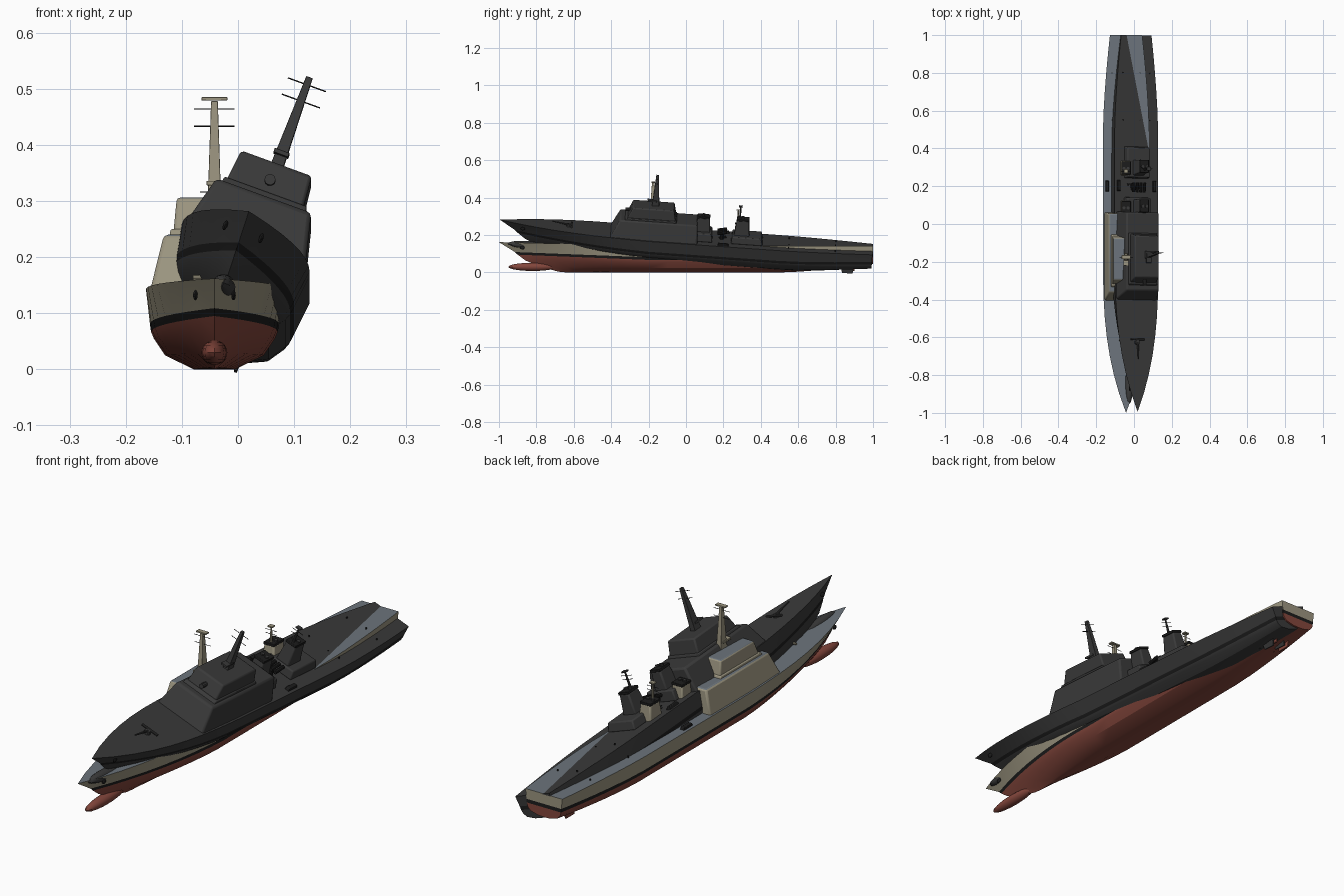
import bpy, bmesh, math
from mathutils import Matrix, Vector

cube = bpy.data.objects.get("Cube")
if cube:
    bpy.data.objects.remove(cube, do_unlink=True)


def material(name, r, g, b):
    m = bpy.data.materials.new(name)
    m.use_nodes = True
    m.diffuse_color = (r, g, b, 1)
    m.node_tree.nodes["Principled BSDF"].inputs["Base Color"].default_value = (r, g, b, 1)
    return m


TAN = material("tan_paint", 0.33, 0.30, 0.215)
DECK = material("blue_grey_deck", 0.15, 0.175, 0.20)
RED = material("red_underside", 0.23, 0.062, 0.045)
BLACK = material("black_trim", 0.012, 0.012, 0.012)
CHARCOAL = material("charcoal_paint", 0.042, 0.042, 0.042)

# Hull rows, keel to deck: half width, z amid, z bow, z stern, stem y, bow fullness
ROWS = [
    (0.0, 0.0, 0.0, 0.045, -0.64, 1.3),
    (0.037, 0.0, 0.004, 0.046, -0.68, 1.3),
    (0.088, 0.025, 0.03, 0.055, -0.78, 1.5),
    (0.108, 0.055, 0.065, 0.07, -0.86, 1.8),
    (0.113, 0.067, 0.095, 0.085, -0.90, 2.0),
    (0.115, 0.081, 0.109, 0.10, -0.915, 2.1),
    (0.122, 0.142, 0.162, 0.142, -1.0, 2.6),
]


class Ship:
    def __init__(self, prefix, matrix, paint, deck, bottom):
        self.prefix, self.matrix = prefix, matrix
        self.paint, self.deck, self.bottom = paint, deck, bottom

    def finish(self, name, bm, mats, bevel=0.0, smooth=True):
        bmesh.ops.recalc_face_normals(bm, faces=bm.faces)
        me = bpy.data.meshes.new(name)
        bm.to_mesh(me)
        bm.free()
        for m in mats:
            me.materials.append(m)
        ob = bpy.data.objects.new(self.prefix + name, me)
        bpy.context.collection.objects.link(ob)
        ob.matrix_world = self.matrix
        if bevel:
            mod = ob.modifiers.new("soft_edges", 'BEVEL')
            mod.width, mod.segments, mod.limit_method = bevel, 2, 'ANGLE'
        if smooth:
            bpy.ops.object.select_all(action='DESELECT')
            ob.select_set(True)
            bpy.context.view_layer.objects.active = ob
            bpy.ops.object.shade_smooth_by_angle(angle=math.radians(30))
        return ob

    def hull(self):
        bm = bmesh.new()
        stations = [-1 + 1.8 * i / 18 - 0.0 for i in range(19)] + [0.85, 0.9, 0.95, 1.0]

        def point(row, y):
            hw, z, zb, zs, stem, full = row
            s = min((y + 1) / 0.8, 1)
            q = max((y - 0.5) / 0.5, 0) ** 1.5
            hw *= (1 - (1 - s) ** full) * (1 - 0.3 * q)
            z += (zb - z) * (1 - s) + (zs - z) * q
            if s < 1:
                y = stem + (-0.2 - stem) * s
            return hw, y, z

        rings = []
        for y in stations:
            pts = [point(r, y) for r in ROWS]
            left = [bm.verts.new(p) for p in pts]
            right = [bm.verts.new((-p[0], p[1], p[2])) for p in pts]
            rings.append((left, right))
        n = len(ROWS) - 1
        colour = lambda i: 2 if i < 4 else (3 if i == 4 else 0)
        for a, b in zip(rings, rings[1:]):
            for side in (0, 1):
                for i in range(n):
                    f = bm.faces.new((a[side][i], b[side][i], b[side][i + 1], a[side][i + 1]))
                    f.material_index = colour(i)
            f = bm.faces.new((a[0][n], b[0][n], b[1][n], a[1][n]))
            f.material_index = 1
        # Transom
        left, right = rings[-1]
        for i in range(n):
            f = bm.faces.new((left[i], left[i + 1], right[i + 1], right[i]))
            f.material_index = colour(i)
        bmesh.ops.remove_doubles(bm, verts=bm.verts, dist=1e-5)
        self.finish("hull", bm, [self.paint, self.deck, self.bottom, BLACK])

    def block(self, name, x, low, high, bevel=0.004, mat=None, roof=None):
        """Tapered box: low and high are (half width, y front, y back, z)."""
        bm = bmesh.new()
        loops = []
        for hw, y0, y1, z in (low, high):
            loops.append([bm.verts.new((x + sx * hw, y, z))
                          for sx, y in ((-1, y0), (1, y0), (1, y1), (-1, y1))])
        bm.faces.new(loops[0])
        bm.faces.new(loops[1]).material_index = 1
        for i in range(4):
            j = (i + 1) % 4
            bm.faces.new((loops[0][i], loops[0][j], loops[1][j], loops[1][i]))
        mat = mat or self.paint
        return self.finish(name, bm, [mat, roof or mat], bevel)

    def rod(self, name, a, b, r0, r1, mat=None, sides=10):
        a, b = Vector(a), Vector(b)
        bm = bmesh.new()
        turn = (b - a).to_track_quat('Z', 'Y').to_matrix().to_4x4()
        bmesh.ops.create_cone(bm, cap_ends=True, segments=sides, radius1=r0, radius2=r1,
                              depth=(b - a).length,
                              matrix=Matrix.Translation((a + b) / 2) @ turn)
        return self.finish(name, bm, [mat or self.paint])

    def ball(self, name, centre, size, mat):
        bm = bmesh.new()
        bmesh.ops.create_uvsphere(bm, u_segments=16, v_segments=10, radius=1,
                                  matrix=Matrix.Translation(centre) @ Matrix.Diagonal((*size, 1)))
        self.finish(name, bm, [mat])

    def crossbars(self, name, y, heights, half):
        for k, z in enumerate(heights):
            self.rod(f"{name}_{k}", (-half, y, z), (half, y, z), 0.0012, 0.0012, BLACK, 6)

    def build(self, mast_cap):
        self.hull()
        self.ball("bulb_bow", (0, -0.82, 0.03), (0.023, 0.13, 0.022), self.bottom)
        for s, side in ((1, "left"), (-1, "right")):
            self.block(f"rudder_{side}", s * 0.03, (0.003, 0.845, 0.90, 0.008),
                       (0.004, 0.83, 0.91, 0.062), 0.001, self.bottom)
            self.rod(f"propeller_shaft_{side}", (s * 0.03, 0.62, 0.02), (s * 0.03, 0.82, 0.025),
                     0.003, 0.003, self.bottom)
            # Anchor, side boat and deck bollards
            self.ball(f"anchor_{side}", (s * 0.034, -0.875, 0.132), (0.004, 0.012, 0.009), BLACK)
            self.block(f"deck_raft_{side}", s * 0.1, (0.01, 0.17, 0.23, 0.14),
                       (0.008, 0.175, 0.225, 0.153), 0.002, BLACK)
            for k, y in enumerate((-0.55, 0.55, 0.8)):
                self.rod(f"bollard_{side}_{k}", (s * 0.075, y, 0.14), (s * 0.075, y, 0.149),
                         0.003, 0.003, BLACK, 8)
        # Deckhouse and bridge
        self.block("deckhouse", 0, (0.116, -0.41, 0.062, 0.135), (0.09, -0.36, 0.055, 0.24),
                   0.008, None, self.deck)
        self.block("bridge", 0, (0.074, -0.325, -0.06, 0.235), (0.067, -0.295, -0.075, 0.306),
                   0.006, None, self.deck)
        self.block("bridge_ledge", 0, (0.08, -0.335, -0.055, 0.238), (0.078, -0.325, -0.06, 0.25), 0.003)
        self.rod("bridge_searchlight", (0, -0.335, 0.272), (0, -0.30, 0.272), 0.01, 0.01)
        # Main mast
        self.block("main_mast", 0, (0.012, -0.195, -0.155, 0.30), (0.006, -0.182, -0.168, 0.478), 0.001)
        self.block("mast_platform", 0, (0.014, -0.22, -0.17, 0.328), (0.014, -0.22, -0.17, 0.336), 0.001)
        self.crossbars("mast_yard", -0.175, (0.433, 0.464), 0.036)
        if mast_cap:
            self.block("mast_cap", 0, (0.023, -0.185, -0.165, 0.479), (0.023, -0.185, -0.165, 0.485), 0.001)
        # Funnels on their houses
        self.block("front_funnel_house", 0, (0.07, 0.05, 0.14, 0.14), (0.065, 0.05, 0.135, 0.185),
                   0.005, None, self.deck)
        self.block("rear_funnel_house", 0, (0.068, 0.24, 0.41, 0.14), (0.062, 0.245, 0.40, 0.178),
                   0.005, None, self.deck)
        for name, y in (("front", 0.085), ("rear", 0.295)):
            self.block(name + "_funnel", 0, (0.032, y - 0.042, y + 0.042, 0.17),
                       (0.023, y - 0.03, y + 0.034, 0.26), 0.006)
            self.block(name + "_funnel_cap", 0, (0.025, y - 0.032, y + 0.036, 0.257),
                       (0.025, y - 0.032, y + 0.036, 0.268), 0.002, BLACK)
            for s in (-1, 1):
                self.rod(f"{name}_exhaust_{s}", (s * 0.011, y, 0.265), (s * 0.011, y, 0.274),
                         0.008, 0.008, CHARCOAL)
        self.rod("rear_mast", (0, 0.28, 0.262), (0, 0.28, 0.335), 0.006, 0.003)
        self.block("rear_mast_cap", 0, (0.011, 0.27, 0.29, 0.33), (0.011, 0.27, 0.29, 0.336), 0.001)
        self.crossbars("rear_mast_yard", 0.28, (0.30, 0.316), 0.026)
        # Launcher between the funnels
        self.rod("launcher_stand", (0, 0.19, 0.14), (0, 0.19, 0.18), 0.012, 0.01, BLACK)
        for x in (-0.03, -0.01, 0.01, 0.03):
            self.rod("launcher_tube", (x, 0.165, 0.18), (x, 0.215, 0.19), 0.008, 0.008, BLACK)
        # Foredeck gun
        self.rod("gun_mount", (0, -0.63, 0.14), (0, -0.63, 0.166), 0.017, 0.012)
        self.rod("gun_barrel", (0, -0.63, 0.163), (0, -0.72, 0.175), 0.005, 0.003)
        self.rod("gun_arms", (-0.038, -0.615, 0.163), (0.038, -0.615, 0.163), 0.005, 0.005)


upright = Ship("upright_", Matrix.Translation((-0.042, 0, 0)), TAN, DECK, RED)
upright.build(True)

# Second vessel, bow raised and heeled over
lean = (Matrix.Translation((-0.036, -0.008, 0.06)) @ Matrix.Rotation(-0.07, 4, 'X')
        @ Matrix.Rotation(math.radians(20), 4, 'Y'))
Ship("listing_", lean, CHARCOAL, CHARCOAL, CHARCOAL).build(False)
